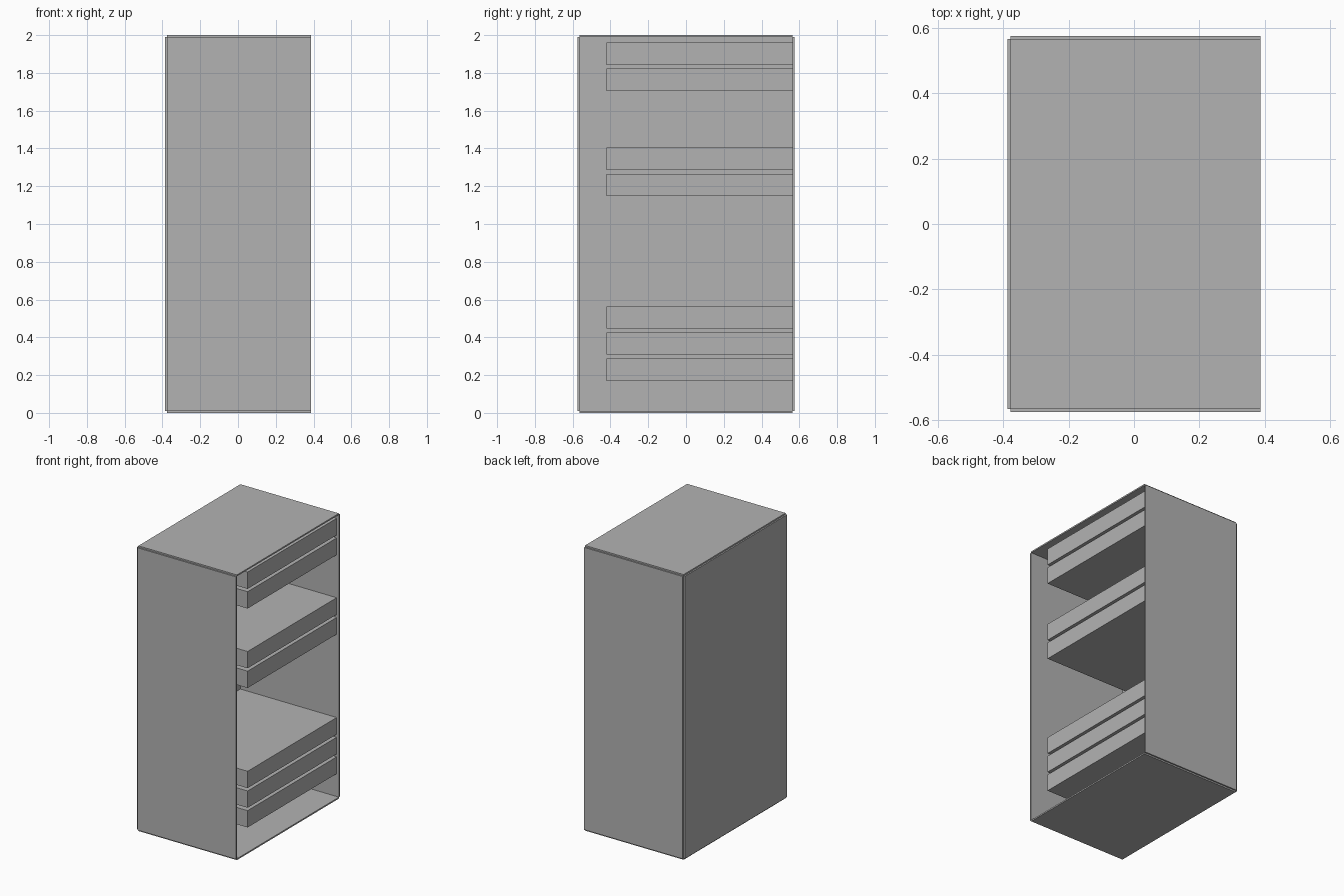
import bpy

cube = bpy.data.objects.get("Cube")
if cube:
    bpy.data.objects.remove(cube, do_unlink=True)

# Single grey material
grey = bpy.data.materials.new("plain_grey")
grey.use_nodes = True
grey.diffuse_color = (0.45, 0.45, 0.45, 1)
grey.node_tree.nodes["Principled BSDF"].inputs["Base Color"].default_value = (0.45, 0.45, 0.45, 1)


def box(name, low, high):
    """Add a box spanning two opposite corners."""
    centre = [(a + b) / 2 for a, b in zip(low, high)]
    bpy.ops.mesh.primitive_cube_add(size=1, location=centre)
    ob = bpy.context.object
    ob.name = name
    ob.scale = [b - a for a, b in zip(low, high)]
    bpy.ops.object.transform_apply(location=False, rotation=False, scale=True)
    ob.data.materials.append(grey)
    return ob


# Overall half width, half depth, height and panel thickness
W, D, H, T = 0.387, 0.575, 2.0, 0.01

# Cabinet shell: thin panels around the inner space, open on +x, notched at outer corners
box("bottom_panel", (-W + T, -D + T, 0), (W, D - T, T))
box("top_panel", (-W + T, -D + T, H - T), (W, D - T, H))
box("front_panel", (-W + T, -D, T), (W, -D + T, H - T))
box("back_panel", (-W + T, D - T, T), (W, D, H - T))
box("side_panel", (-W, -D + T, T), (-W + T, D - T, H - T))

# Stacked shelf blocks, in three groups, against the back and closed side
BLOCK, PITCH = 0.118, 0.138
groups = {"lower": (0.17, 3), "middle": (1.148, 2), "upper": (1.705, 2)}
for label, (base, count) in groups.items():
    for i in range(count):
        z = base + i * PITCH
        box(f"{label}_shelf_block_{i + 1}",
            (-W + T, -0.422, z), (0.37, D - T, z + BLOCK))
